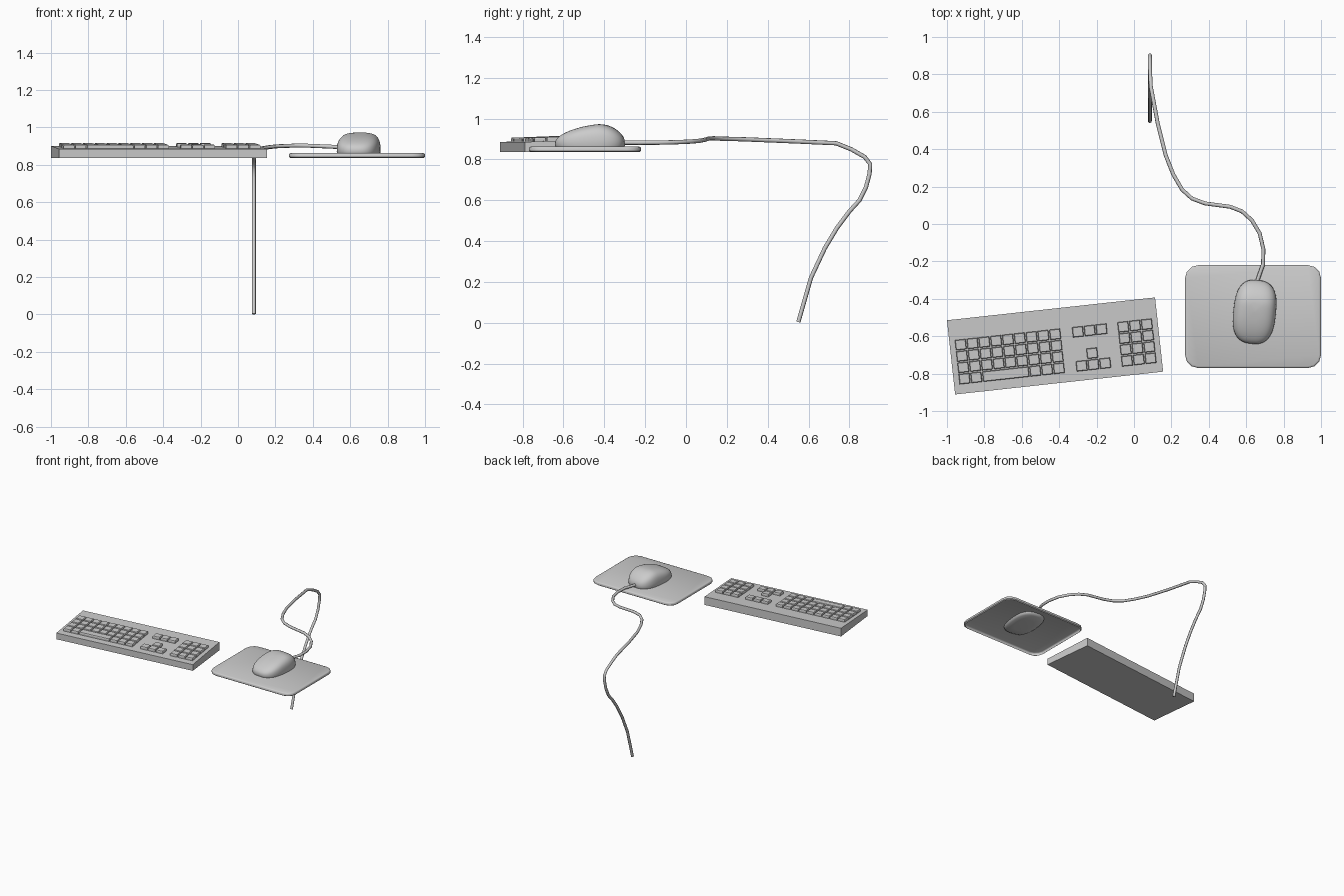
import bpy, bmesh, math
from mathutils import Matrix, Vector

if "Cube" in bpy.data.objects:
    bpy.data.objects.remove(bpy.data.objects["Cube"])


def finish(bm, name, matrix=None, smooth=None):
    bmesh.ops.recalc_face_normals(bm, faces=bm.faces)
    me = bpy.data.meshes.new(name)
    bm.to_mesh(me)
    bm.free()
    ob = bpy.data.objects.new(name, me)
    bpy.context.collection.objects.link(ob)
    if matrix:
        ob.matrix_world = matrix
    if smooth:
        bpy.ops.object.select_all(action='DESELECT')
        ob.select_set(True)
        bpy.context.view_layer.objects.active = ob
        bpy.ops.object.shade_smooth_by_angle(angle=math.radians(smooth))
    return ob


def loft(bm, rings, cap_start=True, cap_end=True):
    loops = [[bm.verts.new(p) for p in r] for r in rings]
    n = len(loops[0])
    for a, b in zip(loops, loops[1:]):
        for i in range(n):
            j = (i + 1) % n
            bm.faces.new((a[i], a[j], b[j], b[i]))
    if cap_start:
        bm.faces.new(loops[0][::-1])
    if cap_end:
        bm.faces.new(loops[-1])


# Keyboard: wedge-shaped body
HL, HD, BOTTOM = 0.5595, 0.1995, 0.836
FRONT_Z, BACK_Z = 0.885, 0.901
kb = Matrix.Translation((-0.422, -0.652, 0)) @ Matrix.Rotation(math.radians(6.26), 4, 'Z')
profile = [(-HD, BOTTOM), (HD, BOTTOM), (HD, BACK_Z), (-HD, FRONT_Z)]
bm = bmesh.new()
loft(bm, [[(x, y, z) for y, z in profile] for x in (-HL, HL)])
finish(bm, "keyboard_body", kb)


# Keys: slightly tapered blocks following the sloped top
PX, PY, KW, KD, KH = 0.0635, 0.061, 0.057, 0.054, 0.019


def deck(v):
    return FRONT_Z + (BACK_Z - FRONT_Z) * (v + HD) / (2 * HD)


def key(bm, u0, col, row, span=1):
    x0 = u0 + col * PX
    x1 = x0 + KW + (span - 1) * PX
    y1 = 0.089 - row * PY
    y0 = y1 - KD
    rings = []
    for inset, h in ((0, -0.003), (0, KH * 0.7), (0.003, KH)):
        a, b, c, d = x0 + inset, x1 - inset, y0 + inset, y1 - inset
        rings.append([(x, y, deck(y) + h) for x, y in ((a, c), (b, c), (b, d), (a, d))])
    loft(bm, rings)


blocks = {
    "main_keys": (-0.529, [(c, r, 1) for r in range(3) for c in range(9)]
                  + [(c, 3, 1) for c in (0, 1, 6, 7, 8)] + [(2, 3, 4)]),
    "navigation_keys": (0.101, [(c, 0, 1) for c in range(3)]),
    "arrow_keys": (0.101, [(1, 2, 1)] + [(c, 3, 1) for c in range(3)]),
    "number_pad_keys": (0.345, [(c, r, 1) for r in range(4) for c in range(3)]),
}
for name, (u0, cells) in blocks.items():
    bm = bmesh.new()
    for c, r, span in cells:
        key(bm, u0, c, r, span)
    finish(bm, name, kb)


# Mouse pad: thin rounded mat, open underneath
def rounded_rect(hx, hy, r, z, seg=3):
    pts = []
    for k, (sx, sy) in enumerate(((1, 1), (-1, 1), (-1, -1), (1, -1))):
        for i in range(seg + 1):
            a = math.pi / 2 * (k + i / seg)
            pts.append((sx * (hx - r) + r * math.cos(a), sy * (hy - r) + r * math.sin(a), z))
    return pts


bm = bmesh.new()
loft(bm, [rounded_rect(0.3635 - i, 0.275 - i, 0.07 - i, z) for i, z in
          ((0.008, 0.836), (0.0, 0.842), (0.0, 0.855), (0.003, 0.860), (0.010, 0.863))],
     cap_start=False)
finish(bm, "mouse_pad", Matrix.Translation((0.6365, -0.495, 0)), 40)


# Mouse: stacked rounded outlines under a humped top profile
def hump(y):
    if y < 0.05:
        return 0.973 - 0.05 * ((0.05 - y) / 0.22) ** 1.4
    return 0.973 - 0.035 * ((y - 0.05) / 0.12) ** 2


def outline(s, n=48, e=2 / 2.7):
    for i in range(n):
        a = 2 * math.pi * i / n
        c, d = math.cos(a), math.sin(a)
        yield (0.114 * s * math.copysign(abs(c) ** e, c),
               0.171 * s * math.copysign(abs(d) ** e, d))


BASE = 0.868
rings = [[(x, y, z) for x, y in outline(s)] for s, z in
         ((0.5, 0.842), (0.86, 0.846), (0.96, 0.855))]
for i in range(15):
    a = math.pi / 2 * i / 14
    s, t = max(math.cos(a), 0.0) ** 0.6, math.sin(a) ** 0.6
    s = max(s, 0.02)
    rings.append([(x, y, BASE + t * (hump(y) - BASE)) for x, y in outline(s)])
bm = bmesh.new()
loft(bm, rings)
finish(bm, "mouse", Matrix.Translation((0.645, -0.47, 0))
       @ Matrix.Rotation(math.radians(-6), 4, 'Z'), 60)


# Cable: runs over the desk, then hangs down behind it
path = [(0.65, -0.33, 0.882), (0.69, -0.216, 0.882), (0.692, -0.136, 0.882),
        (0.672, -0.05, 0.884), (0.63, 0.02, 0.887), (0.578, 0.067, 0.891),
        (0.515, 0.092, 0.896), (0.38, 0.11, 0.902), (0.31, 0.136, 0.903),
        (0.257, 0.184, 0.901), (0.21, 0.265, 0.899), (0.17, 0.366, 0.895),
        (0.127, 0.537, 0.888), (0.09, 0.735, 0.879), (0.086, 0.81, 0.849),
        (0.085, 0.875, 0.812), (0.085, 0.902, 0.777), (0.085, 0.899, 0.73),
        (0.085, 0.882, 0.665), (0.085, 0.85, 0.6), (0.085, 0.80, 0.545),
        (0.085, 0.74, 0.465), (0.085, 0.68, 0.365), (0.085, 0.612, 0.22),
        (0.085, 0.55, 0.003)]
cu = bpy.data.curves.new("mouse_cable", 'CURVE')
cu.dimensions = '3D'
cu.bevel_depth = 0.0105
cu.bevel_resolution = 2
cu.use_fill_caps = True
sp = cu.splines.new('POLY')
sp.points.add(len(path) - 1)
for p, co in zip(sp.points, path):
    p.co = (*co, 1)
sp.use_smooth = True
bpy.context.collection.objects.link(bpy.data.objects.new("mouse_cable", cu))
